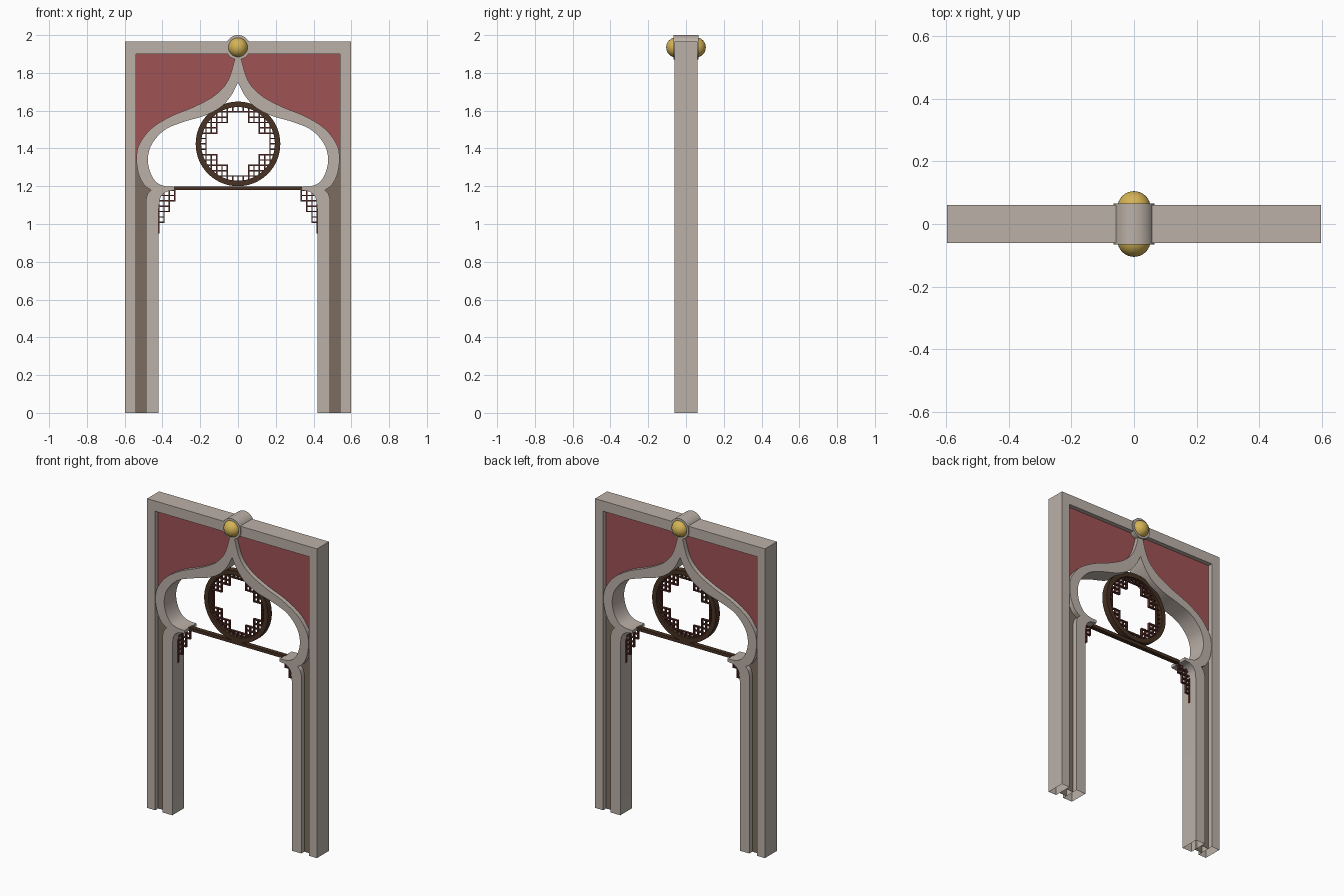
import bpy, bmesh, math
from mathutils import Matrix, Vector

cube = bpy.data.objects.get("Cube")
if cube:
    bpy.data.objects.remove(cube, do_unlink=True)


def material(name, r, g, b):
    m = bpy.data.materials.new(name)
    m.use_nodes = True
    m.diffuse_color = (r, g, b, 1)
    m.node_tree.nodes["Principled BSDF"].inputs["Base Color"].default_value = (r, g, b, 1)
    return m


stone = material("pale stone", 0.50, 0.44, 0.39)
shade_stone = material("taupe infill", 0.20, 0.155, 0.12)
red = material("dull red", 0.35, 0.085, 0.09)
wood = material("dark wood", 0.065, 0.032, 0.017)
lattice_wood = material("red brown wood", 0.10, 0.03, 0.023)
gold = material("gold", 0.66, 0.45, 0.09)


def finish(name, bm, mat, smooth=True):
    bmesh.ops.recalc_face_normals(bm, faces=bm.faces[:])
    mesh = bpy.data.meshes.new(name)
    bm.to_mesh(mesh)
    bm.free()
    mesh.materials.append(mat)
    ob = bpy.data.objects.new(name, mesh)
    bpy.context.collection.objects.link(ob)
    if smooth:
        bpy.ops.object.select_all(action='DESELECT')
        ob.select_set(True)
        bpy.context.view_layer.objects.active = ob
        bpy.ops.object.shade_smooth_by_angle(angle=math.radians(35))
    return ob


def prism(name, pts, half, mat, open_base=False):
    """Extrude an x-z outline through the depth, optionally open at the ground."""
    bm = bmesh.new()
    front = [bm.verts.new((x, -half, z)) for x, z in pts]
    back = [bm.verts.new((x, half, z)) for x, z in pts]
    bm.faces.new(front)
    bm.faces.new(back[::-1])
    n = len(pts)
    for i in range(n):
        j = (i + 1) % n
        if open_base and pts[i][1] == 0 and pts[j][1] == 0:
            continue
        bm.faces.new((front[j], front[i], back[i], back[j]))
    return finish(name, bm, mat)


def smooth_path(pts, steps=6):
    """Catmull-Rom curve through the points."""
    p = [Vector(q) for q in pts]
    p = [2 * p[0] - p[1]] + p + [2 * p[-1] - p[-2]]
    out = []
    for a, b, c, d in zip(p, p[1:], p[2:], p[3:]):
        for k in range(steps):
            t = k / steps
            q = b + (c - a) * t / 2 + (2 * a - 5 * b + 4 * c - d) * t**2 / 2 + (3 * b - a - 3 * c + d) * t**3 / 2
            out.append((q.x, q.y))
    return out + [tuple(pts[-1])]


def mirror(pts):
    return [(-x, z) for x, z in pts]


def box(bm, x0, x1, z0, z1, half):
    m = Matrix.Translation(((x0 + x1) / 2, 0, (z0 + z1) / 2)) @ Matrix.Diagonal((x1 - x0, 2 * half, z1 - z0, 1))
    bmesh.ops.create_cube(bm, size=1, matrix=m)


# Outer rectangular frame
W, IN, TOP, UNDER, D = 0.597, 0.54, 1.965, 1.9, 0.06
prism("outer_frame", [(W, 0), (W, TOP), (-W, TOP), (-W, 0),
                      (-IN, 0), (-IN, UNDER), (IN, UNDER), (IN, 0)], D, stone, True)

# Ogee arch with its two inner posts
shoulder = smooth_path([(0.46, 1.18), (0.495, 1.205), (0.525, 1.26), (0.538, 1.33)])
ogee = smooth_path([(0.538, 1.33), (0.528, 1.41), (0.465, 1.50), (0.36, 1.568), (0.228, 1.623),
                    (0.122, 1.682), (0.053, 1.76), (0.012, 1.89)])
outer = [(0.487, 0)] + smooth_path([(0.487, 1.13), (0.478, 1.16), (0.46, 1.18)])[:-1] + shoulder[:-1] + ogee
inner = smooth_path([(0, 1.75), (0.035, 1.682), (0.09, 1.62), (0.175, 1.574), (0.28, 1.543),
                     (0.385, 1.50), (0.455, 1.425), (0.477, 1.345), (0.463, 1.27),
                     (0.43, 1.22), (0.385, 1.2), (0.335, 1.197)])
inner += smooth_path([(0.335, 1.178), (0.38, 1.17), (0.41, 1.14), (0.42, 1.08)]) + [(0.42, 0)]
prism("ogee_arch", outer + mirror(outer)[::-1] + mirror(inner)[::-1][:-1] + inner, D, stone, True)

# Red spandrel panels and narrow infill strips, both set back
for side, sx in (("left", 1), ("right", -1)):
    spandrel = ogee + [(0.012, UNDER), (IN, UNDER), (IN, 1.33)]
    prism(side + "_spandrel", [(sx * x, z) for x, z in spandrel], 0.032, red)
    strip = [(0.487, 0), (IN, 0), (IN, 1.33)] + shoulder[::-1] + [(0.487, 1.13)]
    prism(side + "_post_infill", [(sx * x, z) for x, z in strip], 0.03, shade_stone, True)

# Crown boss: a stone drum with a gold ball in each end
CROWN = 1.935
turn = Matrix.Translation((0, 0, CROWN)) @ Matrix.Rotation(math.pi / 2, 4, 'X')
bm = bmesh.new()
bmesh.ops.create_cone(bm, cap_ends=True, segments=40, radius1=0.065, radius2=0.065, depth=0.132, matrix=turn)
finish("crown_drum", bm, stone)
for side, sy in (("front", -1), ("back", 1)):
    bm = bmesh.new()
    bmesh.ops.create_uvsphere(bm, u_segments=32, v_segments=16, radius=0.053,
                              matrix=Matrix.Translation((0, sy * 0.052, 0)) @ turn)
    finish(side + "_gold_ball", bm, gold)

# Round window ring
HUB = 1.424
bm = bmesh.new()
corners = [bm.verts.new((r, y, HUB)) for r, y in ((0.195, -0.02), (0.224, -0.02), (0.224, 0.02), (0.195, 0.02))]
edges = [bm.edges.new((corners[i], corners[(i + 1) % 4])) for i in range(4)]
bmesh.ops.spin(bm, geom=corners + edges, cent=(0, 0, HUB), axis=(0, 1, 0), angle=math.tau, steps=64)
bmesh.ops.remove_doubles(bm, verts=bm.verts[:], dist=0.0005)
finish("window_ring", bm, wood)

# Cross bar between the arch arms
bm = bmesh.new()
box(bm, -0.34, 0.34, 1.179, 1.199, 0.014)
finish("cross_bar", bm, wood, False)

# Lattice work
CELL, BAR = 0.0283, 0.0035


def lattice(name, cells, x0, z0, extra=()):
    """Bars along every edge of the given grid cells, each edge once."""
    lines = set(extra)
    for i, j in cells:
        lines |= {(i, j, 1, 0), (i, j + 1, 1, 0), (i, j, 0, 1), (i + 1, j, 0, 1)}
    bm = bmesh.new()
    for i, j, dx, dz in sorted(lines):
        x, z = x0 + i * CELL, z0 + j * CELL
        box(bm, x - BAR, x + dx * CELL + BAR, z - BAR, z + dz * CELL + BAR, 0.008 - 0.001 * dx)
    finish(name, bm, lattice_wood, False)


def in_window(i, j):
    a, b = abs(i + 0.5), abs(j + 0.5)
    is_open = (a < 6 and b < 2) or (a < 4 and b < 4) or (a < 2 and b < 6)
    return not is_open and math.hypot(a, b) * CELL < 0.2


lattice("window_lattice", [(i, j) for i in range(-7, 7) for j in range(-7, 7) if in_window(i, j)], 0, HUB)

# Stepped corner brackets under the arch arms
steps = [(i, -1 - j) for j in range(6) for i in range(3 - j // 2)]
lattice("right_bracket", steps, -0.42, 1.179, [(0, -7, 0, 1), (0, -8, 0, 1)])
lattice("left_bracket", [(-1 - i, j) for i, j in steps], 0.42, 1.179, [(0, -7, 0, 1), (0, -8, 0, 1)])
